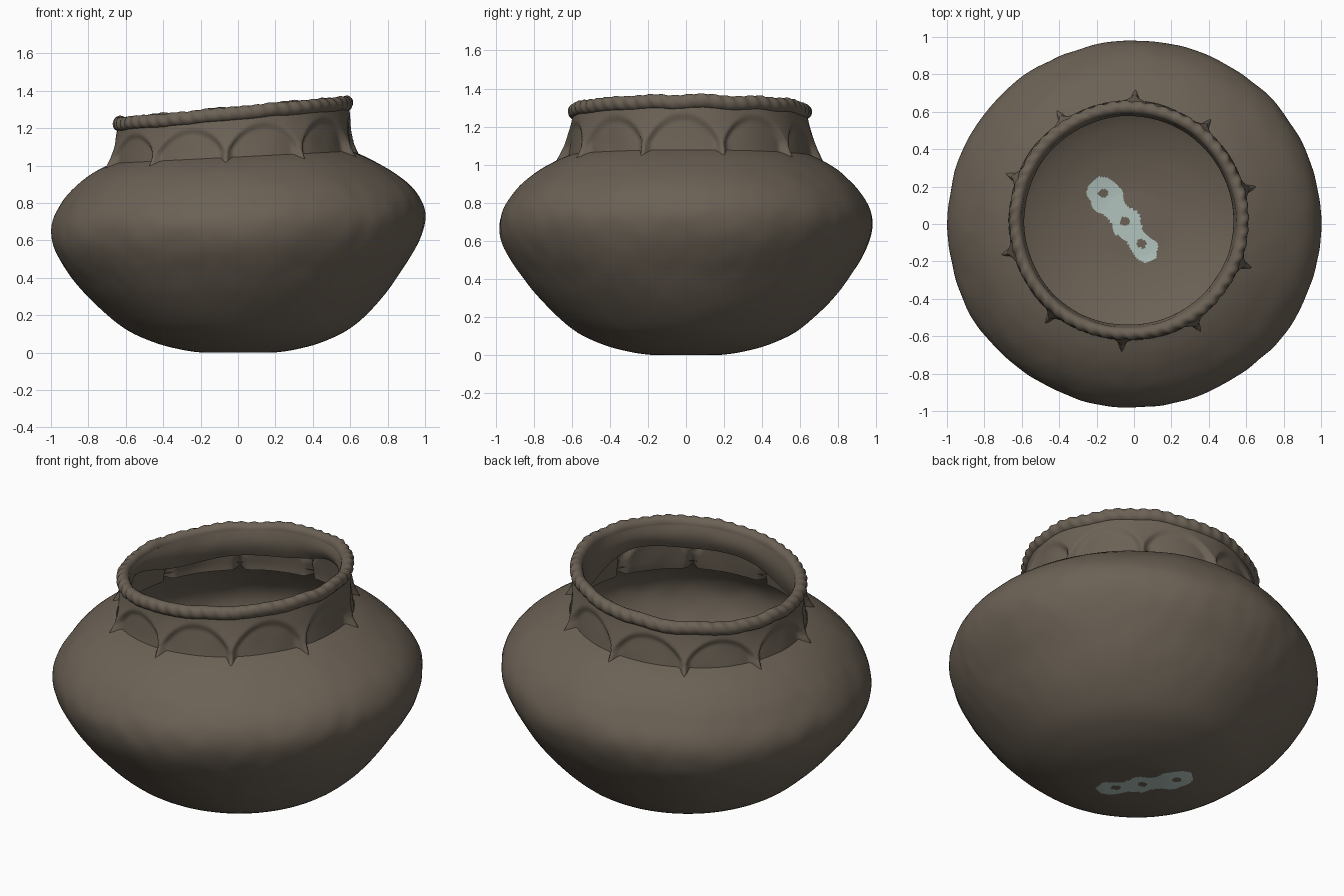
import bpy, bmesh, math
from mathutils import Vector, noise

if "Cube" in bpy.data.objects:
    bpy.data.objects.remove(bpy.data.objects["Cube"], do_unlink=True)

SEGMENTS = 360
RIBS = 10
RIB_ANGLE = math.radians(15)


def material(name, colour):
    mat = bpy.data.materials.new(name)
    mat.use_nodes = True
    mat.diffuse_color = (*colour, 1)
    shader = mat.node_tree.nodes["Principled BSDF"]
    shader.inputs["Base Color"].default_value = (*colour, 1)
    shader.inputs["Roughness"].default_value = 0.9
    return mat


clay = material("dark_brown_clay", (0.150, 0.122, 0.092))
pale = material("pale_grey_blue", (0.45, 0.55, 0.52))


def ramp(x, a, b):
    t = min(1, max(0, (x - a) / (b - a)))
    return t * t * (3 - 2 * t)


def place(r, z, a):
    """Put a point of the turned shape on the slightly leaning, hand-made pot."""
    lean = 0.042 * ramp(z, 0, 0.66) + 0.05 * ramp(z, 0.95, 1.3)
    shift = ramp(z, 0.8, 1.05)
    x, y = r * math.cos(a), 0.98 * r * math.sin(a)
    y *= 1 + 0.02 * shift
    p = Vector((x - 0.03 * shift, y + 0.018 * shift, z + lean * x))
    wobble = 0.012 * noise.noise(p * 3) + 0.004 * noise.noise(p * 9)
    return p + Vector((x, y, 0)) * wobble * ramp(z, 0.02, 0.3)


def revolve(name, rows, shape):
    """Turn a surface: shape(row, angle) gives radius and height."""
    bm = bmesh.new()
    rings = []
    for row in rows:
        angles = [math.tau * i / SEGMENTS for i in range(SEGMENTS)]
        rings.append([bm.verts.new(place(*shape(row, a), a)) for a in angles])
    for low, high in zip(rings, rings[1:]):
        for i in range(SEGMENTS):
            j = (i + 1) % SEGMENTS
            bm.faces.new((low[i], low[j], high[j], high[i]))
    bmesh.ops.remove_doubles(bm, verts=bm.verts, dist=1e-5)
    for f in bm.faces:
        f.smooth = True
    mesh = bpy.data.meshes.new(name)
    bm.to_mesh(mesh)
    bm.free()
    obj = bpy.data.objects.new(name, mesh)
    bpy.context.collection.objects.link(obj)
    mesh.materials.append(clay)
    return obj


def spline(points, steps):
    """Smooth curve through the profile points."""
    pts = [Vector(p) for p in points]
    out = []
    for i in range(len(pts) - 1):
        p0, p1, p2 = pts[max(i - 1, 0)], pts[i], pts[i + 1]
        p3 = pts[min(i + 2, len(pts) - 1)]
        n = steps * 3 if i < 2 else steps
        for k in range(n):
            t = k / n
            out.append(0.5 * (2 * p1 + (p2 - p0) * t + (2 * p0 - 5 * p1 + 4 * p2 - p3) * t ** 2
                              + (3 * p1 - p0 - 3 * p2 + p3) * t ** 3))
    return out + [pts[-1]]


# Round body, a single shell up to the foot of the neck
profile = [(0, 0), (0.18, 0), (0.32, 0.02), (0.46, 0.06), (0.61, 0.135), (0.77, 0.28),
           (0.89, 0.43), (0.97, 0.56), (1.0, 0.67), (0.98, 0.77), (0.91, 0.87),
           (0.81, 0.955), (0.72, 1.01), (0.64, 1.045)]
body = revolve("pot_body", spline(profile, 5), lambda p, a: (abs(p.x), max(p.y, 0)))
body.data.materials.append(pale)

# Pale bare streak on the floor, with three brown spots left in it
start, end = Vector((-0.17, 0.17)), Vector((0.06, -0.135))
axis = end - start
spots = [(-0.165, 0.165), (-0.05, 0.015), (0.04, -0.105)]
for face in body.data.polygons:
    if face.center.z > 0.05:
        continue
    p = face.center.xy
    t = min(1, max(0, (p - start).dot(axis) / axis.length_squared))
    width = 0.08 - 0.022 * t + 0.012 * math.sin(14 * t) + 0.012 * noise.noise(face.center * 20)
    bare = (p - start - axis * t).length < width
    spotted = any(math.hypot((p.x - x) / 1.2, p.y - y) < 0.023 for x, y in spots)
    face.material_index = int(bare and not spotted)


# Neck with pulled ribs and a hollow arch between each pair
def neck_shape(s, a):
    gap = math.tau / RIBS
    d = abs((a - RIB_ANGLE + gap / 2) % gap - gap / 2) / (gap / 2)
    arch = 0.8 * math.sqrt(max(0, 1 - (1 - d) ** 2))
    raised = max(ramp(s - arch, -0.08, 0.1), math.exp(-(d / 0.1) ** 2))
    hollow = 0.643 - 0.035 * s
    skin = 0.715 - 0.15 * s + 0.055 * s * s
    return hollow + (skin - hollow) * raised, 1.0 + 0.25 * s


revolve("ribbed_neck", [i / 24 for i in range(25)], neck_shape)


# Rolled lip with slanting rope-like marks
def lip_shape(phi, a):
    r = 0.034 + 0.0045 * math.sin(56 * a + 1.5 * phi) * max(0, math.cos(phi - 0.4))
    chip = 0.012 * noise.noise(Vector((math.cos(a) * 4, math.sin(a) * 4, 2)))
    return 0.606 + r * math.cos(phi), 1.277 + 1.1 * r * math.sin(phi) + chip


revolve("rope_lip", [-1.4 + 4.6 * i / 14 for i in range(15)], lip_shape)


# Inner collar hanging from the lip, with a ragged lower edge
def collar_shape(s, a):
    depth = 0.15 + 0.04 * math.sin(3 * a + 1) + 0.025 * math.sin(5 * a)
    return 0.573 - 0.018 * math.sin(math.pi * s) + 0.01 * s, 1.28 - depth * s


revolve("inner_collar", [i / 8 for i in range(9)], collar_shape)
